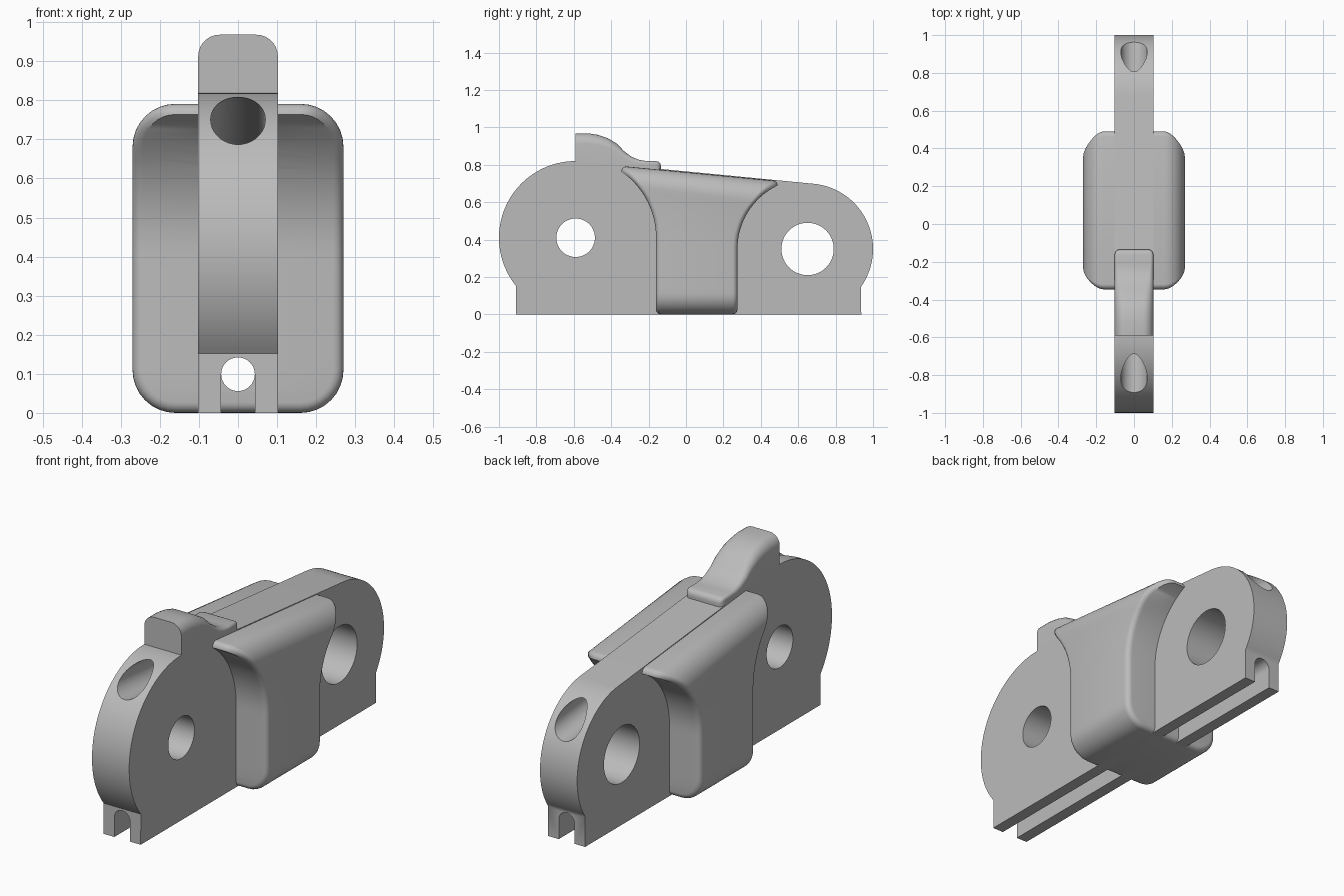
import bpy, bmesh
from math import sin, cos, pi, radians, sqrt
from mathutils import Matrix

if "Cube" in bpy.data.objects:
    bpy.data.objects.remove(bpy.data.objects["Cube"], do_unlink=True)

grey = bpy.data.materials.new("plain_grey")
grey.use_nodes = True
grey.diffuse_color = (0.5, 0.5, 0.5, 1)
grey.node_tree.nodes["Principled BSDF"].inputs["Base Color"].default_value = (0.5, 0.5, 0.5, 1)

FRONT, FRONT_R = (-0.59, 0.41), 0.41     # front lobe, centre (y, z) and radius
REAR, REAR_R = (0.65, 0.35), 0.35        # rear lobe
TILT = 0.0966                            # slope of the top, in radians
HALF = 0.102                             # half thickness of the body


def top_z(y):
    return 0.765 - 0.097 * y


def arc(centre, radius, start, end, steps):
    angles = [radians(start + (end - start) * i / steps) for i in range(steps + 1)]
    return [(centre[0] + radius * cos(a), centre[1] + radius * sin(a)) for a in angles]


def make_object(name, bm):
    bmesh.ops.recalc_face_normals(bm, faces=bm.faces)
    mesh = bpy.data.meshes.new(name)
    bm.to_mesh(mesh)
    bm.free()
    mesh.materials.append(grey)
    obj = bpy.data.objects.new(name, mesh)
    bpy.context.collection.objects.link(obj)
    return obj


def prism(name, points, axis, half):
    """Extrude a (y, z) profile along x, or an (x, z) profile along y."""
    bm = bmesh.new()
    place = (lambda p, d: (d, p[0], p[1])) if axis == "x" else (lambda p, d: (p[0], d, p[1]))
    ends = [[bm.verts.new(place(p, d)) for p in points] for d in (-half, half)]
    bm.faces.new(ends[0])
    bm.faces.new(ends[1])
    n = len(points)
    for i in range(n):
        j = (i + 1) % n
        bm.faces.new((ends[0][i], ends[0][j], ends[1][j], ends[1][i]))
    return make_object(name, bm)


def cylinder(name, centre, radius, axis, half):
    return prism(name, arc(centre, radius, 0, 360, 48)[:-1], axis, half)


def loft(name, rings):
    """Skin mirrored rings and close both ends with cross strips."""
    bm = bmesh.new()
    rows = [[bm.verts.new(p) for p in ring] for ring in rings]
    n = len(rows[0])
    for a, b in zip(rows, rows[1:]):
        for i in range(n):
            j = (i + 1) % n
            bm.faces.new((a[i], a[j], b[j], b[i]))
    for row in (rows[0], rows[-1]):
        for i in range(n // 2 - 1):
            bm.faces.new((row[i], row[i + 1], row[n - 2 - i], row[n - 1 - i]))
    return make_object(name, bm)


def cut(obj, cutters):
    for cutter in cutters:
        mod = obj.modifiers.new("cut", "BOOLEAN")
        mod.operation = "DIFFERENCE"
        mod.solver = "EXACT"
        mod.object = cutter
    bpy.context.view_layer.update()
    graph = bpy.context.evaluated_depsgraph_get()
    mesh = bpy.data.meshes.new_from_object(obj.evaluated_get(graph))
    obj.modifiers.clear()
    obj.data = mesh


def smooth(obj, angle):
    bpy.ops.object.select_all(action="DESELECT")
    obj.select_set(True)
    bpy.context.view_layer.objects.active = obj
    bpy.ops.object.shade_smooth_by_angle(angle=radians(angle))


# Body: two round lobes joined by a sloping top
lean = 90 - TILT * 180 / pi
outline = [(-0.909, 0), (0.937, 0)]
outline += arc(REAR, REAR_R, -35, lean, 40) + arc(FRONT, FRONT_R, lean, 219, 44)
body = prism("body", outline, "x", HALF)

# Cutters: two cross holes, a sloping bore, a bottom groove and a round tunnel
front_hole = cylinder("front_hole_cutter", FRONT, 0.103, "x", 0.5)
rear_hole = cylinder("rear_hole_cutter", REAR, 0.14, "x", 0.5)
bore = cylinder("bore_cutter", (0, 0), 0.07, "y", 1.5)
bore.data.transform(Matrix.Translation((0, 0, 0.671)) @ Matrix.Rotation(-TILT, 4, "X"))
groove_line = [(-0.043, -0.1), (0.043, -0.1)] + arc((0, 0.099), 0.043, 0, 180, 24)
groove = prism("groove_cutter", groove_line, "y", 1.5)
tunnel = cylinder("tunnel_cutter", (0, 0.099), 0.043, "y", 1.5)
cutters = [front_hole, rear_hole, bore, groove, tunnel]
cut(body, [front_hole, rear_hole, bore, groove])


# Saddle: rounded block whose ends flare around the lobes
def section(height, inset):
    w, r = 0.27, 0.11
    low = arc((w - r, r), r - inset, -90, 0, 8)
    high = arc((w - r, height - r), r - inset, 0, 90, 8)
    z0, z1 = low[-1][1], high[0][1]
    side = [(w - inset, z0 + (z1 - z0) * i / 20) for i in range(1, 20)]
    half = low + side + high
    return half + [(-x, z) for x, z in reversed(half)]


def end_y(z, front):
    (cy, cz), r = (FRONT, 0.43) if front else (REAR, 0.375)
    reach = sqrt(r * r - max(z - cz, 0) ** 2)
    return cy + reach if front else cy - reach


EDGE = 0.027
rings = []
for front in (True, False):
    height = top_z(-0.31 if front else 0.46) - 0.004
    face = section(height, EDGE)
    side = []
    for k in range(6):
        t = k / 5 * pi / 2
        depth = EDGE * (1 - cos(t)) * (1 if front else -1)
        ring = section(height, EDGE * (1 - sin(t)))
        side.append([(x, end_y(f[1], front) + depth, z) for (x, z), f in zip(ring, face)])
    rings += side if front else side[::-1]
saddle = loft("saddle", rings)
cut(saddle, [bore, tunnel])

# Latch: raised thumb piece that sweeps down to a thin lip
stations = [(-0.59, 0.968, 0.055, 0), (-0.52, 0.968, 0.055, 0), (-0.47, 0.96, 0.055, 0),
            (-0.42, 0.943, 0.05, 0), (-0.37, 0.913, 0.045, 0), (-0.33, 0.872, 0.035, 0),
            (-0.29, 0.842, 0.025, 0), (-0.25, 0.826, 0.02, 0), (-0.21, 0.82, 0.015, 0),
            (-0.16, 0.82, 0.015, 0), (-0.147, 0.816, 0.015, 0.004), (-0.138, 0.807, 0.012, 0.012),
            (-0.135, 0.795, 0.01, 0.022)]
rings = []
for y, top, r, narrow in stations:
    w = HALF - narrow
    half = [(w, top_z(y) - 0.012)] + arc((w - r, top - r), r, 0, 90, 7)
    rings.append([(x, y, z) for x, z in half + [(-x, z) for x, z in reversed(half)]])
latch = loft("latch", rings)

for cutter in cutters:
    bpy.data.objects.remove(cutter, do_unlink=True)
for obj in (body, saddle, latch):
    smooth(obj, 35)
